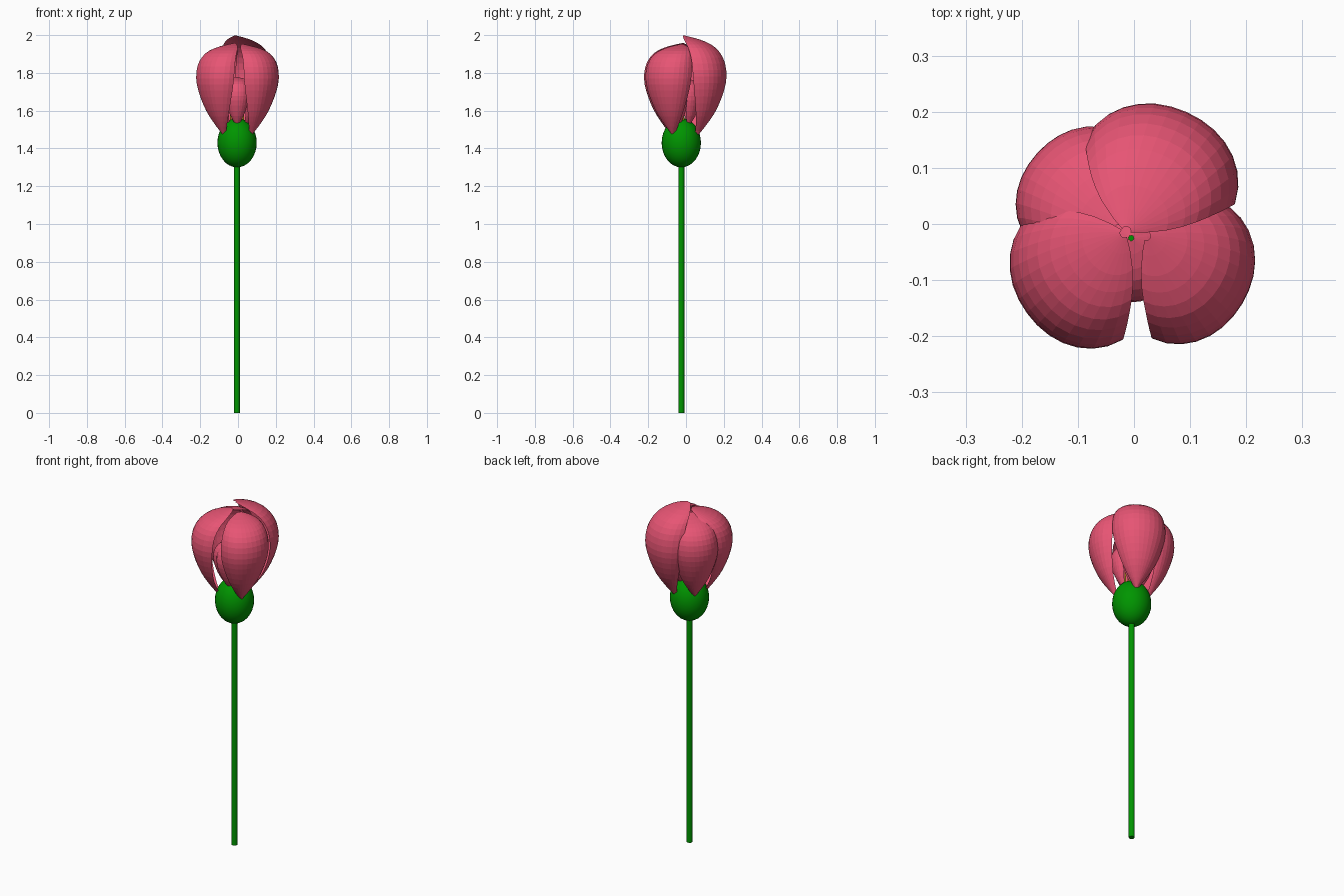
import bpy, math

if "Cube" in bpy.data.objects:
    bpy.data.objects.remove(bpy.data.objects["Cube"])

CX, CY = -0.005, -0.025


def material(name, rgb):
    m = bpy.data.materials.new(name)
    m.diffuse_color = (*rgb, 1)
    m.use_nodes = True
    m.node_tree.nodes["Principled BSDF"].inputs["Base Color"].default_value = m.diffuse_color
    return m


PINK = material("petal_pink", (0.8, 0.09, 0.175))
GREEN = material("stem_green", (0.0, 0.3, 0.0))
YELLOW = material("stamen_yellow", (0.8, 0.55, 0.02))


def smooth_curve(points, t):
    """Catmull-Rom sample of a short list of tuples, t in 0..1."""
    n = len(points) - 1
    i = min(int(t * n), n - 1)
    f = t * n - i
    p = [points[max(0, min(n, i + k))] for k in (-1, 0, 1, 2)]
    return [0.5 * (2 * b + (c - a) * f + (2 * a - 5 * b + 4 * c - d) * f * f
                   + (3 * b - a - 3 * c + d) * f ** 3) for a, b, c, d in zip(*p)]


def petal(name, angle, profile, rows, cols, scale=1.0, wide=1.0, lift=0.0, tip=(0, 0), lean=0):
    """Cupped sheet: profile gives radius, height, half angle in degrees."""
    verts, faces = [], []
    z0, z1 = profile[0][1], profile[-1][1]
    for i in range(rows + 1):
        r, z, half = smooth_curve(profile, i / rows)
        k = (z - z0) / (z1 - z0)
        for j in range(cols + 1):
            u = 2 * j / cols - 1
            a = math.radians(angle + lean * k + half * wide * u)
            rr = r * scale * (1 - 0.2 * abs(u) ** 2.5)
            verts.append((CX + rr * math.cos(a) + tip[0] * k ** 6,
                          CY + rr * math.sin(a) + tip[1] * k ** 6,
                          z + lift * k ** 3))
    w = cols + 1
    for i in range(rows):
        for j in range(cols):
            a = i * w + j
            faces.append((a, a + 1, a + w + 1, a + w))
    me = bpy.data.meshes.new(name)
    me.from_pydata(verts, [], faces)
    me.materials.append(PINK)
    ob = bpy.data.objects.new(name, me)
    bpy.context.collection.objects.link(ob)
    return ob


def finish(name, mat):
    ob = bpy.context.object
    ob.name = name
    ob.data.materials.append(mat)
    bpy.ops.object.shade_smooth_by_angle()
    return ob


# Stem
bpy.ops.mesh.primitive_cylinder_add(vertices=12, radius=0.016, depth=1.34, location=(CX, CY, 0.67))
finish("stem", GREEN)

# Swollen flower base
bpy.ops.mesh.primitive_uv_sphere_add(segments=32, ring_count=16, radius=1, location=(CX, CY, 1.43))
bpy.context.object.scale = (0.104, 0.104, 0.13)
finish("flower_base", GREEN)

# Large outer petals, closing over the top
OUTER = [(0.095, 1.475, 7), (0.135, 1.53, 25), (0.178, 1.60, 37), (0.214, 1.69, 45),
         (0.229, 1.77, 49), (0.215, 1.845, 51), (0.17, 1.90, 55), (0.10, 1.932, 62), (0.01, 1.952, 70)]
petal("outer_petal_front_left", 216, OUTER, 20, 14, tip=(-0.01, 0.01), lift=0.005)
petal("outer_petal_front_right", -31, OUTER, 20, 14, scale=1.0, wide=0.97, tip=(0.025, 0.005))
petal("outer_petal_back_right", 66, OUTER, 20, 14, scale=1.07, wide=0.97, lift=0.045, tip=(-0.01, 0.01))
petal("outer_petal_back_left", 143, OUTER, 20, 14, scale=0.98, wide=0.92, lift=-0.01,
      tip=(-0.02, 0.015), lean=-8)

# Small inner petals: the same shape at about half size
INNER = [(r * 0.5, 1.515 + (z - 1.475) * 0.55, h * 0.9) for r, z, h in OUTER]
for n in range(5):
    petal(f"inner_petal_{n + 1}", -90 + 72 * n, INNER, 14, 10)

# Stamens
for n in range(5):
    a = math.radians(72 * n + 20)
    x, y = CX + 0.035 * math.cos(a), CY + 0.035 * math.sin(a)
    bpy.ops.mesh.primitive_cylinder_add(vertices=8, radius=0.005, depth=0.14, location=(x, y, 1.60))
    finish(f"stamen_{n + 1}", YELLOW)
    bpy.ops.mesh.primitive_uv_sphere_add(segments=10, ring_count=6, radius=0.012, location=(x, y, 1.67))
    finish(f"stamen_tip_{n + 1}", YELLOW)
